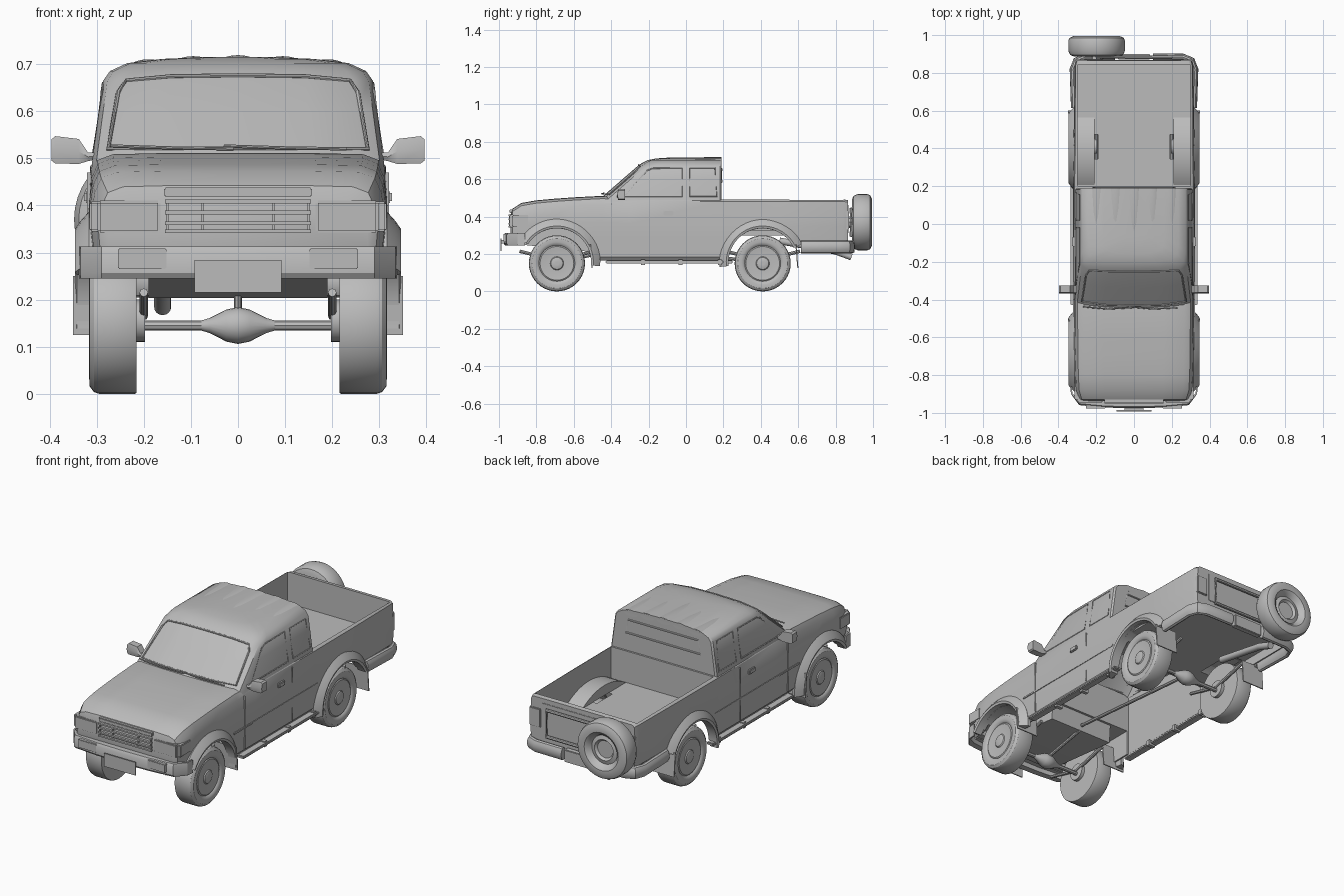
import bpy, bmesh, math
from mathutils import Vector

cube = bpy.data.objects.get("Cube")
if cube:
    bpy.data.objects.remove(cube)

mat = bpy.data.materials.new("plain grey")
mat.use_nodes = True
mat.diffuse_color = (0.5, 0.5, 0.5, 1)
mat.node_tree.nodes["Principled BSDF"].inputs["Base Color"].default_value = (0.5, 0.5, 0.5, 1)
parts = []


def finish(name, bm):
    bmesh.ops.recalc_face_normals(bm, faces=bm.faces)
    me = bpy.data.meshes.new(name)
    bm.to_mesh(me)
    bm.free()
    me.materials.append(mat)
    ob = bpy.data.objects.new(name, me)
    bpy.context.collection.objects.link(ob)
    parts.append(ob)
    return ob


def loft(name, rings, closed=False, open_start=False):
    """Skin a list of equal closed rings; cap the ends unless closed."""
    bm = bmesh.new()
    rows = [[bm.verts.new(p) for p in r] for r in rings]
    n = len(rows[0])
    pairs = list(zip(rows, rows[1:])) + ([(rows[-1], rows[0])] if closed else [])
    for a, b in pairs:
        for i in range(n):
            j = (i + 1) % n
            bm.faces.new((a[i], a[j], b[j], b[i]))
    if not closed:
        bm.faces.new(rows[-1])
        if not open_start:
            bm.faces.new(rows[0])
    return finish(name, bm)


def box(name, x, y, z, bevel=0.0):
    bm = bmesh.new()
    bmesh.ops.create_cube(bm, size=1)
    for v in bm.verts:
        for k, (lo, hi) in enumerate((x, y, z)):
            v.co[k] = hi if v.co[k] > 0 else lo
    if bevel:
        bmesh.ops.bevel(bm, geom=bm.edges[:], offset=bevel, segments=2, affect='EDGES')
    return finish(name, bm)


def prism(name, yz, x0, x1):
    """Side-on outline extruded across x."""
    return loft(name, [[(x, y, z) for y, z in yz] for x in (x0, x1)])


def tube(name, pts, r, closed=False, flat=1.0, segs=8):
    """Sweep a round or flattened section along a path."""
    pts = [Vector(p) for p in pts]
    n, rings = len(pts), []
    for i, p in enumerate(pts):
        a = pts[i - 1] if i or closed else p
        b = pts[(i + 1) % n] if i < n - 1 or closed else p
        d = (b - a).normalized()
        ref = Vector((0, 0, 1)) if abs(d.z) < 0.9 else Vector((0, 1, 0))
        s = d.cross(ref).normalized()
        u = s.cross(d)
        rings.append([p + s * r * flat * math.cos(t) + u * r * math.sin(t)
                      for t in (math.tau * k / segs for k in range(segs))])
    return loft(name, rings, closed)


def lathe(name, profile, centre, axis, sign=1, segs=40):
    """Spin (radius, offset) pairs about an axis through the centre."""
    c, rings = Vector(centre), []
    for r, o in profile:
        ring = []
        for k in range(segs):
            t = math.tau * k / segs
            a, b = r * math.cos(t), r * math.sin(t)
            ring.append(c + Vector((o * sign, a, b) if axis == 'x' else (a, o * sign, b)))
        rings.append(ring)
    return loft(name, rings)


def arc(cy, cz, r, a0, a1, n=20):
    return [(cy + r * math.cos(math.radians(a0 + (a1 - a0) * i / n)),
             cz + r * math.sin(math.radians(a0 + (a1 - a0) * i / n))) for i in range(n + 1)]


def cut(ob, cutter):
    cutter.hide_render = True
    m = ob.modifiers.new("cut", 'BOOLEAN')
    m.operation, m.solver, m.object = 'DIFFERENCE', 'EXACT', cutter
    bpy.context.view_layer.objects.active = ob
    bpy.ops.object.modifier_apply(modifier=m.name)
    parts.remove(cutter)
    bpy.data.objects.remove(cutter)


# Axle position and the start and end angles of the arch flare
AXLES = {"front": (-0.69, -5, 148), "rear": (0.41, 25, 186)}
SIDES = {"left": 1, "right": -1}

# Main body: (y, half width, top, bottom)
stations = [(-.938, .28, .41, .29), (-.928, .296, .442, .28), (-.88, .31, .473, .27), (-.8, .314, .487, .27),
            (-.7, .316, .496, .27), (-.6, .317, .503, .165), (-.45, .318, .511, .165), (-.3, .319, .495, .165),
            (.19, .32, .492, .165), (.42, .319, .492, .165), (.5, .319, .492, .25), (.84, .315, .492, .25),
            (.865, .308, .488, .255)]
rings = []
for y, w, t, b in stations:
    s = 0.025 if y < -.4 else 0.006
    half = [(0, b), (w - .02, b), (w - .004, b + .02), (w, b + (t - b) * .4), (w, b + (t - b) * .6),
            (w - .006, t - s * 1.8), (w - .012 - s * .3, t - s * .6), (w - .012 - s * 1.6, t - s * .1), (w * .5, t), (0, t)]
    rings.append([(x, y, z) for x, z in half] + [(-x, y, z) for x, z in half[-2:0:-1]])
body = loft("body_shell", rings)
cut(body, box("underside_cutter", (-.29, .29), (-.86, .845), (.0, .3)))
cut(body, box("cabin_cutter", (-.298, .298), (-.4, .178), (.1, .7)))
cut(body, box("bed_cutter", (-.3, .3), (.2, .842), (.325, .7)))
for y, _, _ in AXLES.values():
    for s in SIDES.values():
        cut(body, lathe("arch_cutter", [(.187, .19), (.187, .4)], (0, y, .15), 'x', s))

# Hollow cab with raked windscreen and domed roof: (z, half width, front y)
rings = []
for z, w, f in [(.46, .312, -.5), (.5, .309, -.455), (.6, .295, -.34), (.665, .286, -.265), (.685, .272, -.238),
                (.702, .235, -.205), (.711, .16, -.16), (.715, .06, -.1)]:
    half = [(0, f), (w * .5, f + .004), (w * .85, f + .02), (w * .97, f + .045), (w, f + .09),
            (w, .182), (w - .008, .19), (0, .19)]
    rings.append([(x, y, z) for x, y in half] + [(-x, y, z) for x, y in half[-2:0:-1]])
loft("cab", rings, open_start=True)
for i, x in enumerate((-.19, -.095, 0, .095, .19)):
    d = .25 * x * x
    tube(f"roof_ripple_{i}", [(x, -.19, .67 - d), (x, -.1, .697 - d), (x, .19, .702 - d)], .017, flat=2.4, segs=20)


# Window seals lying on the cab surface
def screen(frac, z):
    w, f = .309 - (z - .5) * .14, -.455 + (z - .5) * 1.15
    a = abs(frac)
    return (frac * w, f + (a * .008 if a < .5 else .004 + (a - .5) * .046), z)


outline = [screen(x / 10, .52) for x in (-9, -5, 0, 5, 9)]
outline += [screen(x / 10, z) for x, z in ((8.8, .64), (8.3, .665), (5, .674), (0, .676), (-5, .674), (-8.3, .665), (-8.8, .64))]
tube("windscreen_seal", outline, .0045, True)
tube("rear_window_seal", [(-.22, .19, .585), (.22, .19, .585), (.205, .19, .655), (-.205, .19, .655)], .005, True)
windows = {"door": [(-.33, .507), (-.21, .645), (-.18, .658), (-.02, .66), (-.02, .507)],
           "quarter": [(.02, .507), (.02, .66), (.155, .66), (.165, .507)]}
for x in (-.14, .1):
    tube("wiper", [(x + .13, -.443, .52), (x, -.45, .522), (x - .13, -.438, .526)], .0035)

# Front face: grille, bumper and plate
for z in (.345, .362, .385, .408):
    box("grille_bar", (-.155, .155), (-.95, -.93), (z - .004, z + .004))
for x in (-.15, -.075, .075, .15):
    box("grille_upright", (x - .003, x + .003), (-.946, -.93), (.345, .408))
box("grille_top_trim", (-.157, .157), (-.945, -.92), (.418, .438), .003)
path = [(-.333, -.86), (-.33, -.9), (-.29, -.937), (-.15, -.95), (0, -.953)]
path = path + [(-x, y) for x, y in path[-2::-1]]
rings = [[(x, y + dy, z) for dy, z in
          ((-.014, .245), (-.022, .257), (-.022, .3), (-.014, .313), (.02, .313), (.02, .245))] for x, y in path]
for r, (x, y) in zip(rings, path):
    if y > -.91:
        r[:] = [(x + math.copysign(.02, x) * (-.2 if v[1] > y else .2), y, v[2]) for v in r]
loft("front_bumper", rings)
box("front_plate", (-.092, .092), (-.992, -.986), (.215, .284))
box("front_plate_bracket", (-.05, .05), (-.988, -.95), (.255, .275))
box("front_valance", (-.28, .28), (-.93, -.9), (.27, .34))
prism("engine_tray", [(-.88, .3), (-.88, .25), (-.43, .203), (-.42, .203), (-.4, .46), (-.43, .46)], -.19, .19)

# Tyre and wheel profiles: (radius, offset outward)
TYRE = [(.03, -.05), (.148, -.05), (.15, -.046), (.15, .03), (.146, .041), (.134, .05), (.114, .051), (.1, .046),
        (.096, .041), (.09, .045), (.06, .041), (.036, .041), (.032, .046), (.018, .05), (.008, .05)]
SPARE = [(.03, -.06), (.12, -.06), (.14, -.052), (.15, -.03), (.15, .022), (.144, .038), (.125, .047),
         (.1, .046), (.085, .035), (.075, .018), (.055, .024), (.045, .012), (.02, .012)]

for side, s in SIDES.items():
    # Windows, mirrors, handles and mouldings
    for n, pts in windows.items():
        tube(f"{side}_{n}_window_seal", [(s * (.308 - (z - .5) * .14), y, z) for y, z in pts], .0035, True)
    m = [[(s * x, y, z) for y, z in ((-.362, lo), (-.368, (lo + hi) / 2), (-.362, hi), (-.325, hi), (-.325, lo))]
         for x, lo, hi in ((.3, .498, .512), (.318, .494, .512), (.338, .488, .541), (.388, .489, .547), (.396, .495, .54))]
    loft(f"{side}_mirror", m)
    box(f"{side}_door_handle", sorted((s * .31, s * .327)), (-.12, -.068), (.405, .43), .004)
    box(f"{side}_side_moulding", sorted((s * .312, s * .3225)), (-.49, .215), (.3, .31), .001)
    for y in (-.4, .0):
        box(f"{side}_door_seam", sorted((s * .31, s * .3208)), (y, y + .003), (.19, .47))
    # Lamps
    box(f"{side}_headlight", sorted((s * .165, s * .298)), (-.944, -.9), (.342, .41), .005)
    box(f"{side}_corner_lamp", sorted((s * .285, s * .315)), (-.93, -.84), (.345, .408), .004)
    box(f"{side}_fog_lamp", sorted((s * .152, s * .255)), (-.976, -.94), (.265, .308), .002)
    box(f"{side}_tail_lamp", sorted((s * .245, s * .31)), (.85, .872), (.33, .43), .004)
    # Wheels, flares and mud flaps
    for end, (y, a0, a1) in AXLES.items():
        lathe(f"{end}_{side}_wheel", TYRE, (s * .265, y, .15), 'x', s)
        lathe(f"{end}_{side}_brake", [(.045, .197), (.045, .215)], (0, y, .155), 'x', s, 24)
        rings = [[(s * .3, *p), (s * .342, *p), (s * .346, *q), (s * .334, *u), (s * .316, *v), (s * .3, *v)]
                 for p, q, u, v in zip(*(arc(y, .155, r, a0, a1) for r in (.183, .195, .212, .232)))]
        loft(f"{end}_{side}_flare", rings)
        back = y + .175
        prism(f"{end}_{side}_mud_flap", [(back, .25), (back + .006, .25), (back + .016, .125), (back + .01, .125)],
              s * .22, s * .35)
        tube(f"{end}_{side}_leaf_spring", [(s * .2, y - .2, .215), (s * .2, y, .165), (s * .2, y + .2, .215)], .009)
    prism(f"{side}_wheel_house", arc(.385, .05, .33, 123, 57), s * .21, s * .305)
    # Steps
    box(f"{side}_step", sorted((s * .295, s * .335)), (-.43, .25), (.15, .165), .004)
    for y in (-.23, -.03, .18):
        box(f"{side}_step_bracket", sorted((s * .285, s * .325)), (y - .01, y + .01), (.14, .17))
    # Rear bumper halves
    corner = [(s * .315, .615, .238), (s * .322, .82, .238), (s * .305, .865, .238), (s * .26, .883, .238), (s * .1, .885, .238)]
    tube(f"{side}_rear_bumper", corner, .034, flat=.55, segs=12)

# Tailgate, spare wheel and its carrier
box("tailgate_panel", (-.235, .235), (.86, .868), (.31, .465), .002)
box("rear_plate", (-.085, .085), (.87, .9), (.205, .27), .003)
lathe("spare_wheel", SPARE, (-.198, .947, .37), 'y')
tube("spare_carrier", [(.2, .882, .3), (.2, .882, .44), (-.2, .885, .44), (-.2, .885, .3)], .009, True)
tube("spare_mount", [(-.198, .87, .37), (-.198, .945, .37)], .03)

# Running gear
for end, (y, _, _) in AXLES.items():
    tube(f"{end}_axle", [(-.215, y, .145), (.215, y, .145)], .011)
    lathe(f"{end}_differential", [(.01, -.08), (.016, -.06), (.034, -.025), (.039, 0), (.034, .025), (.016, .06), (.01, .08)],
          (0, y, .145), 'x', segs=20)
tube("front_prop_shaft", [(0, -.69, .16), (0, -.42, .21)], .009)
tube("rear_prop_shaft", [(0, -.41, .23), (0, .41, .16)], .009)
tube("tail_pipe", [(-.16, .5, .27), (-.16, .8, .215), (-.16, .885, .184)], .018, segs=16)

# Smooth shading with sharp edges kept
bpy.ops.object.select_all(action='DESELECT')
for ob in parts:
    ob.select_set(True)
bpy.context.view_layer.objects.active = body
bpy.ops.object.shade_smooth_by_angle(angle=math.radians(32))
